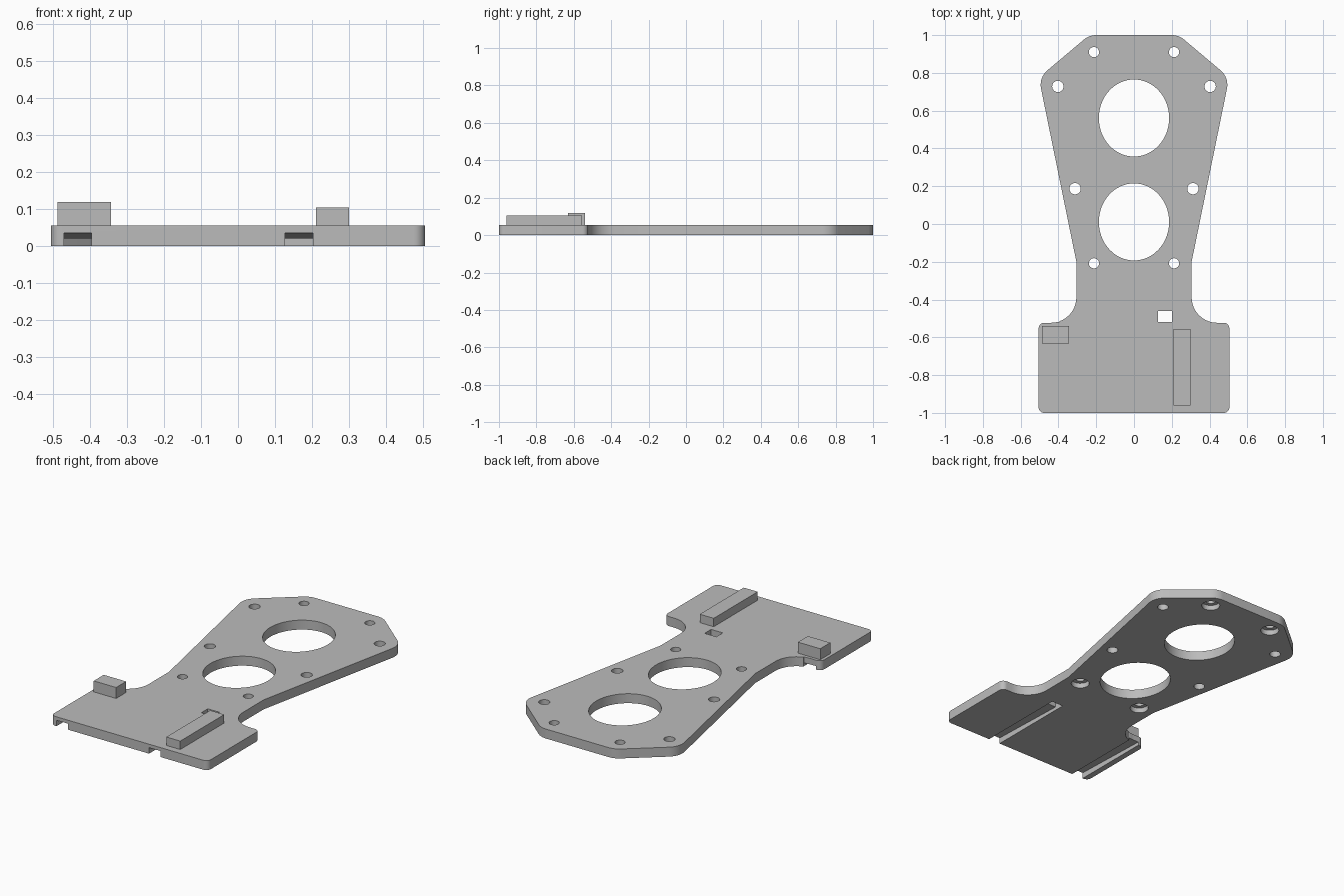
import bpy
import bmesh
from math import cos, sin, pi, tan, radians
from mathutils import Vector

if "Cube" in bpy.data.objects:
    bpy.data.objects.remove(bpy.data.objects["Cube"], do_unlink=True)

THICK = 0.055

grey = bpy.data.materials.new("plain grey")
grey.use_nodes = True
grey.diffuse_color = (0.5, 0.5, 0.5, 1)
grey.node_tree.nodes["Principled BSDF"].inputs["Base Color"].default_value = (0.5, 0.5, 0.5, 1)


def prism(name, base, offset):
    """Extrude a closed 3D outline by an offset vector."""
    bm = bmesh.new()
    face = bm.faces.new([bm.verts.new(p) for p in base])
    ext = bmesh.ops.extrude_face_region(bm, geom=[face])
    verts = [g for g in ext["geom"] if isinstance(g, bmesh.types.BMVert)]
    bmesh.ops.translate(bm, verts=verts, vec=offset)
    bmesh.ops.recalc_face_normals(bm, faces=bm.faces)
    mesh = bpy.data.meshes.new(name)
    bm.to_mesh(mesh)
    bm.free()
    mesh.materials.append(grey)
    obj = bpy.data.objects.new(name, mesh)
    bpy.context.collection.objects.link(obj)
    return obj


def rounded(corners, steps=10):
    """Turn (x, y, radius) corners into an outline with arc corners."""
    out = []
    for i, (x, y, r) in enumerate(corners):
        p = Vector((x, y))
        if r == 0:
            out.append(p)
            continue
        a = (Vector(corners[i - 1][:2]) - p).normalized()
        b = (Vector(corners[(i + 1) % len(corners)][:2]) - p).normalized()
        half = a.angle(b) / 2
        centre = p + (a + b).normalized() * r / sin(half)
        start, end = p + a * r / tan(half) - centre, p + b * r / tan(half) - centre
        sweep = pi - 2 * half
        for k in range(steps + 1):
            t = k / steps
            out.append(centre + (start * sin((1 - t) * sweep) + end * sin(t * sweep)) / sin(sweep))
    return out


def cylinder(name, x, y, rx, ry, z0, z1, sides):
    ring = [(x + rx * cos(2 * pi * k / sides), y + ry * sin(2 * pi * k / sides), z0)
            for k in range(sides)]
    return prism(name, ring, (0, 0, z1 - z0))


def box(name, x0, x1, y0, y1, z0, z1):
    return prism(name, [(x0, y0, z0), (x1, y0, z0), (x1, y1, z0), (x0, y1, z0)], (0, 0, z1 - z0))


def cut(target, cutter):
    cutter.hide_render = True
    mod = target.modifiers.new("cut", "BOOLEAN")
    mod.operation, mod.solver, mod.object = "DIFFERENCE", "EXACT", cutter
    bpy.context.view_layer.objects.active = target
    bpy.ops.object.modifier_apply(modifier=mod.name)
    bpy.data.objects.remove(cutter, do_unlink=True)


# Plate outline: one side, mirrored to the other
side = [(0.505, -1, 0.03), (0.505, -0.523, 0.03), (0.305, -0.523, 0.135),
        (0.305, -0.2, 0), (0.504, 0.775, 0.1), (0.237, 1, 0.1)]
outline = rounded(side + [(-x, y, r) for x, y, r in reversed(side)])
plate = prism("mounting_plate", [(p.x, p.y, 0) for p in outline], (0, 0, THICK))

# Two large oval openings
for y in (0.561, 0.011):
    cut(plate, cylinder("opening_cutter", 0, y, 0.186, 0.204, -0.02, 0.1, 64))

# Screw holes in mirrored pairs, some counterbored from below
for x, y, r, bore in ((0.212, 0.91, 0.027, True), (0.403, 0.728, 0.03, False),
                      (0.312, 0.187, 0.03, False), (0.212, -0.208, 0.027, True)):
    for s in (-1, 1):
        cut(plate, cylinder("hole_cutter", s * x, y, r, r, -0.02, 0.1, 32))
        if bore:
            cut(plate, cylinder("bore_cutter", s * x, y, 0.05, 0.05, -0.02, 0.03, 32))

# Sloping cable channels underneath, each ending in a slot through the plate
channel = [(-1.05, -0.02), (-1.05, 0.0365), (-0.52, 0.02), (-0.52, 0.1), (-0.46, 0.1), (-0.46, -0.02)]
for x in (-0.47, 0.127):
    cut(plate, prism("channel_cutter", [(x, y, z) for y, z in channel], (0.075, 0, 0)))

# Raised blocks on top
box("long_block", 0.21, 0.30, -0.96, -0.555, THICK, 0.104)
box("small_block", -0.487, -0.343, -0.632, -0.54, THICK, 0.119)

# Smooth curved walls, keep edges sharp
bpy.ops.object.select_all(action="DESELECT")
plate.select_set(True)
bpy.context.view_layer.objects.active = plate
bpy.ops.object.shade_smooth_by_angle(angle=radians(25))
